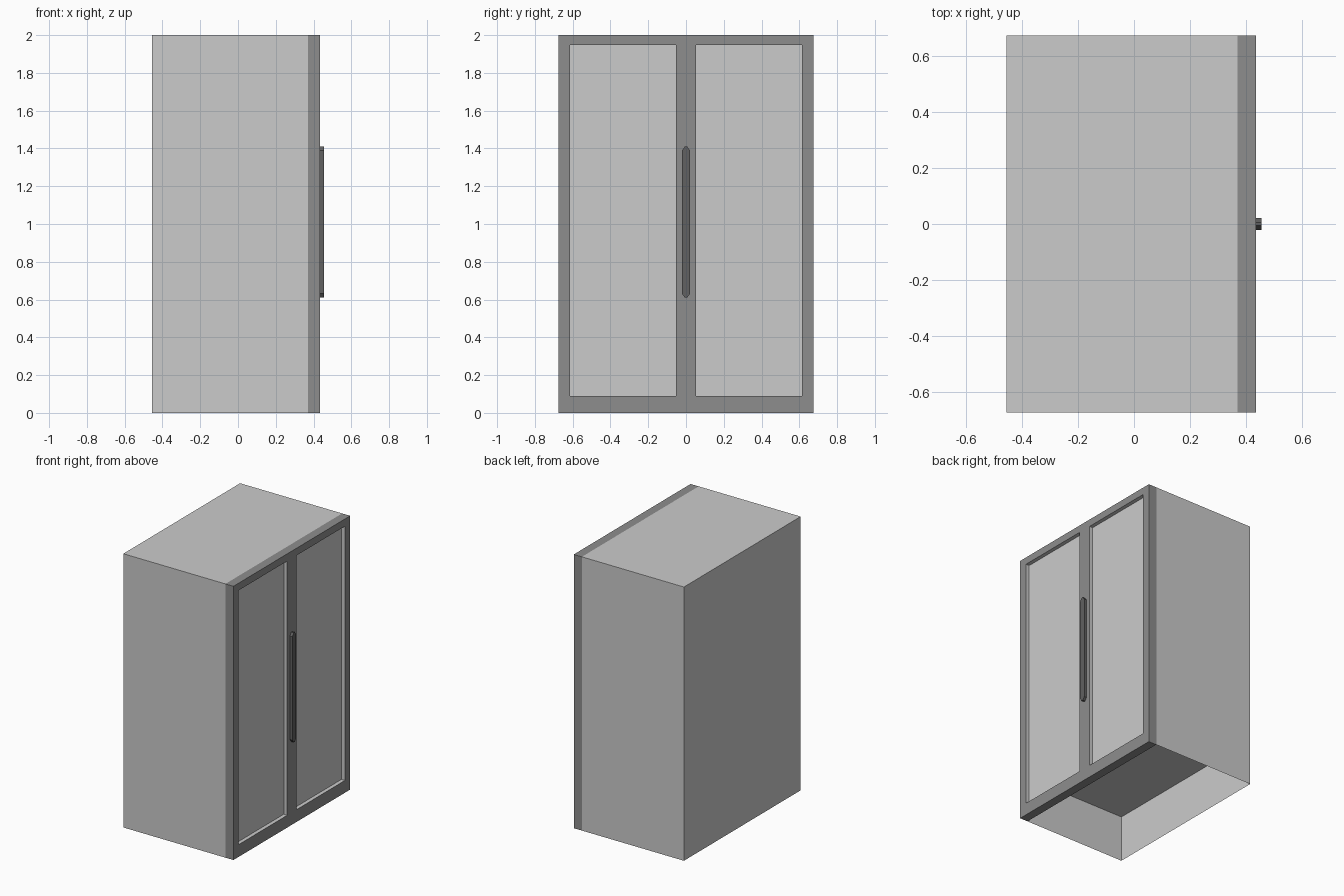
import bpy, bmesh
from mathutils import Matrix, Vector

if "Cube" in bpy.data.objects:
    bpy.data.objects.remove(bpy.data.objects["Cube"])

X_BACK, X_SEAM, X_DOOR, X_HANDLE = -0.455, 0.37, 0.435, 0.455
HALF_W, TOP = 0.674, 2.0
WIN_IN, WIN_OUT, WIN_BOTTOM, WIN_TOP = 0.053, 0.613, 0.09, 1.947


def material(name, value):
    m = bpy.data.materials.new(name)
    m.diffuse_color = (value, value, value, 1)
    m.use_nodes = True
    m.node_tree.nodes["Principled BSDF"].inputs["Base Color"].default_value = m.diffuse_color
    return m


def finish(bm, name, mats):
    mesh = bpy.data.meshes.new(name)
    bm.to_mesh(mesh)
    bm.free()
    for m in mats:
        mesh.materials.append(m)
    obj = bpy.data.objects.new(name, mesh)
    bpy.context.collection.objects.link(obj)
    return obj


def box(x0, x1):
    # full-width, full-height box between two depths
    bm = bmesh.new()
    size = Matrix.Diagonal((x1 - x0, 2 * HALF_W, TOP, 1))
    bmesh.ops.create_cube(bm, size=1, matrix=Matrix.Translation(((x0 + x1) / 2, 0, TOP / 2)) @ size)
    return bm


light = material("light_grey", 0.8)
dark = material("dark_grey", 0.27)
darker = material("handle_grey", 0.12)

# Cabinet shell: open underneath, with a raised floor inside
bm = box(X_BACK, X_SEAM)
bm.normal_update()
open_faces = [f for f in bm.faces if f.normal.z < -0.9 or f.normal.x > 0.9]
bmesh.ops.delete(bm, geom=open_faces, context='FACES_ONLY')
floor = [bm.verts.new((x, y, 0.34)) for x, y in
         ((X_BACK, -HALF_W), (X_BACK, HALF_W), (X_SEAM, HALF_W), (X_SEAM, -HALF_W))]
bm.faces.new(floor)
finish(bm, "cabinet_body", [light])

# Double door frame with two recessed panels
bm = box(X_SEAM, X_DOOR)
cuts = [((0, s * y, 0), (0, 1, 0)) for y in (WIN_IN, WIN_OUT) for s in (-1, 1)]
cuts += [((0, 0, z), (0, 0, 1)) for z in (WIN_BOTTOM, WIN_TOP)]
for co, no in cuts:
    bmesh.ops.bisect_plane(bm, geom=bm.verts[:] + bm.edges[:] + bm.faces[:],
                           plane_co=Vector(co), plane_no=Vector(no))
bm.normal_update()
panels = []
for f in bm.faces:
    c = f.calc_center_median()
    if f.normal.x > 0.9 and WIN_IN < abs(c.y) < WIN_OUT and WIN_BOTTOM < c.z < WIN_TOP:
        panels.append(f)
reveals = bmesh.ops.inset_individual(bm, faces=panels, thickness=0, depth=-0.028)["faces"]
for f in panels + reveals:
    f.material_index = 1
finish(bm, "door_frame", [dark, light])

# Handle: flat bar with chamfered tips
bm = bmesh.new()
w, tip, z0, z1, c = 0.022, 0.006, 0.61, 1.41, 0.022
outline = [(-tip, z0), (tip, z0), (w, z0 + c), (w, z1 - c),
           (tip, z1), (-tip, z1), (-w, z1 - c), (-w, z0 + c)]
back = [bm.verts.new((X_DOOR, y, z)) for y, z in outline]
front = [bm.verts.new((X_HANDLE, y, z)) for y, z in outline]
bm.faces.new(front)
bm.faces.new(back[::-1])
for i in range(len(outline)):
    j = (i + 1) % len(outline)
    bm.faces.new((back[i], back[j], front[j], front[i]))
bmesh.ops.recalc_face_normals(bm, faces=bm.faces)
finish(bm, "door_handle", [darker])
